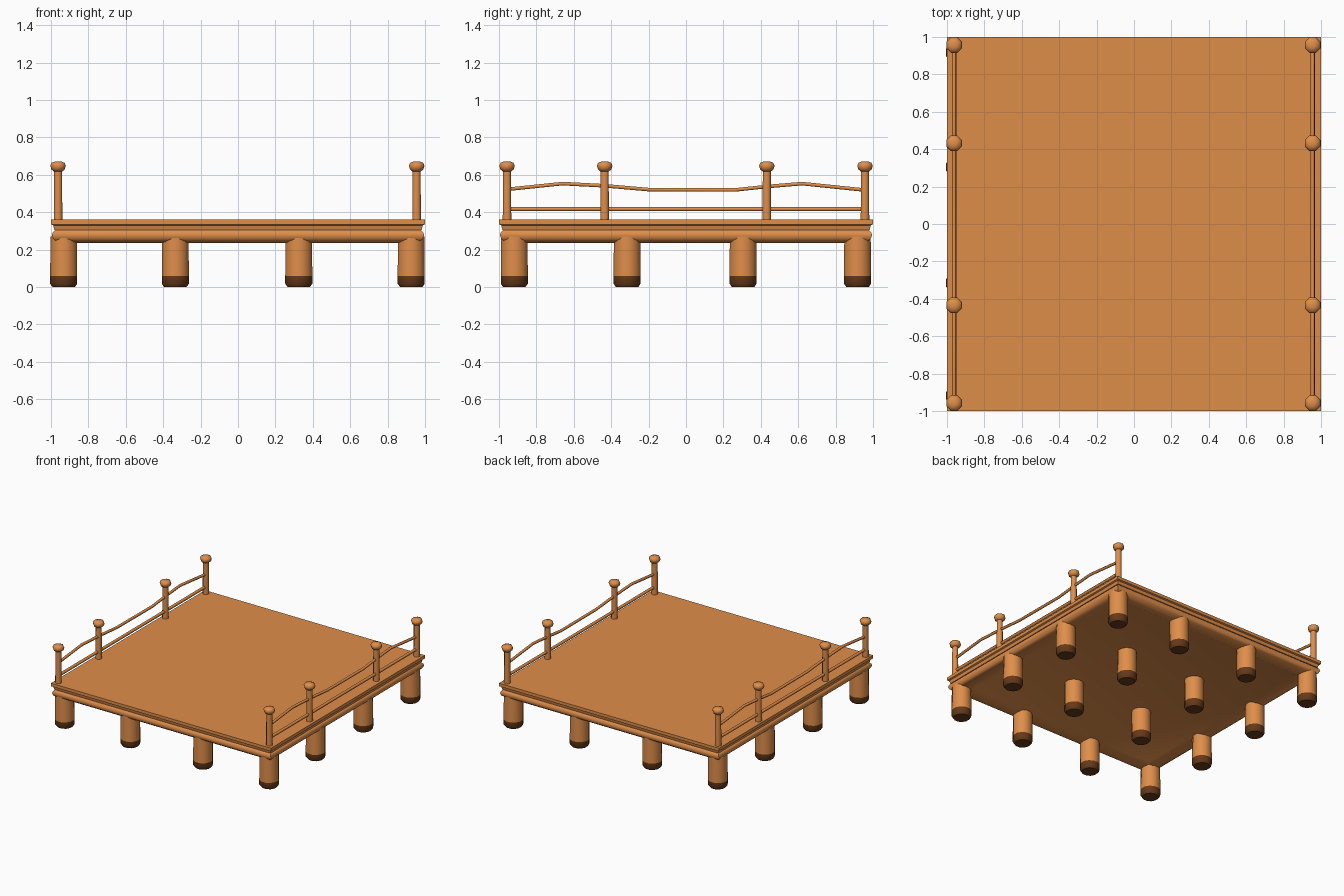
import bpy, bmesh, math
from mathutils import Vector

if "Cube" in bpy.data.objects:
    bpy.data.objects.remove(bpy.data.objects["Cube"])


def material(name, rgb):
    m = bpy.data.materials.new(name)
    m.diffuse_color = (*rgb, 1)
    m.use_nodes = True
    m.node_tree.nodes["Principled BSDF"].inputs["Base Color"].default_value = m.diffuse_color
    return m


WOOD = material("warm wood", (0.74, 0.27, 0.068))
WET = material("dark wet wood", (0.13, 0.042, 0.01))


def finish(bm, name, loc=(0, 0, 0), mats=(WOOD,), smooth=40):
    bmesh.ops.recalc_face_normals(bm, faces=bm.faces)
    me = bpy.data.meshes.new(name)
    bm.to_mesh(me)
    bm.free()
    for m in mats:
        me.materials.append(m)
    ob = bpy.data.objects.new(name, me)
    bpy.context.collection.objects.link(ob)
    ob.location = loc
    if smooth:
        bpy.ops.object.select_all(action='DESELECT')
        ob.select_set(True)
        bpy.context.view_layer.objects.active = ob
        bpy.ops.object.shade_smooth_by_angle(angle=math.radians(smooth))
    return ob


def skin(bm, rings):
    """Join rings of points into a closed solid."""
    rings = [[bm.verts.new(p) for p in r] for r in rings]
    n = len(rings[0])
    for a, b in zip(rings, rings[1:]):
        for i in range(n):
            j = (i + 1) % n
            bm.faces.new((a[i], a[j], b[j], b[i]))
    bm.faces.new(rings[0])
    bm.faces.new(rings[-1])


def lathe(name, profile, sides, loc, mats=(WOOD,), dark_below=None):
    bm = bmesh.new()
    step = 2 * math.pi / sides
    skin(bm, [[(r * math.cos((i + .5) * step), r * math.sin((i + .5) * step), z)
               for i in range(sides)] for r, z in profile])
    if dark_below:
        for f in bm.faces:
            f.material_index = int(f.calc_center_median().z < dark_below)
    return finish(bm, name, loc, mats, 50)


def tube(name, points, across, r, sides):
    """Round rail along a path."""
    bm = bmesh.new()
    across = Vector(across)
    skin(bm, [[Vector(p) + across * r * math.cos(t) + Vector((0, 0, r * math.sin(t)))
               for t in [2 * math.pi * i / sides for i in range(sides)]] for p in points])
    return finish(bm, name, smooth=65)


def square(h, z):
    return [(-h, -h, z), (h, -h, z), (h, h, z), (-h, h, z)]


def square_stack(name, profile, smooth):
    bm = bmesh.new()
    skin(bm, [square(h, z) for h, z in profile])
    return finish(bm, name, smooth=smooth)


# deck slab with a slightly undercut edge
square_stack("deck", [(0.982, 0.306), (0.988, 0.33), (1.0, 0.335), (1.0, 0.36)], 0)

# mitred round edge logs with the recessed underside between them
square_stack("log_frame", [(0.975, 0.307), (0.99, 0.293), (0.995, 0.277), (0.987, 0.257),
                           (0.965, 0.241), (0.93, 0.235), (0.89, 0.238), (0.86, 0.252)], 45)

# grid of piles with dark wet feet
for x in (-0.932, -0.335, 0.325, 0.926):
    for y in (-0.918, -0.315, 0.305, 0.917):
        lathe("pile", [(0.062, 0), (0.075, 0.018), (0.075, 0.058), (0.073, 0.27)],
              12, (x, y, 0), (WOOD, WET), 0.058)

# railings: capped posts, wavy upper rail and straight lower rail
WAVE = [(-0.95, 0.523), (-0.66, 0.553), (-0.43, 0.541), (-0.2, 0.521),
        (0.26, 0.519), (0.43, 0.537), (0.62, 0.553), (0.95, 0.519)]
for x in (-0.962, 0.955):
    for y in (-0.957, -0.435, 0.432, 0.957):
        lathe("rail_post", [(0.025, 0.33), (0.023, 0.63)], 8, (x, y, 0))
        lathe("post_cap", [(0.024, 0.618), (0.038, 0.628), (0.045, 0.648),
                           (0.038, 0.664), (0.016, 0.672)], 8, (x, y, 0))
    tube("upper_rail", [(x, y, z) for y, z in WAVE], (1, 0, 0), 0.011, 6)
    tube("lower_rail", [(x, -0.95, 0.417), (x, 0.95, 0.417)], (1, 0, 0), 0.012, 6)
